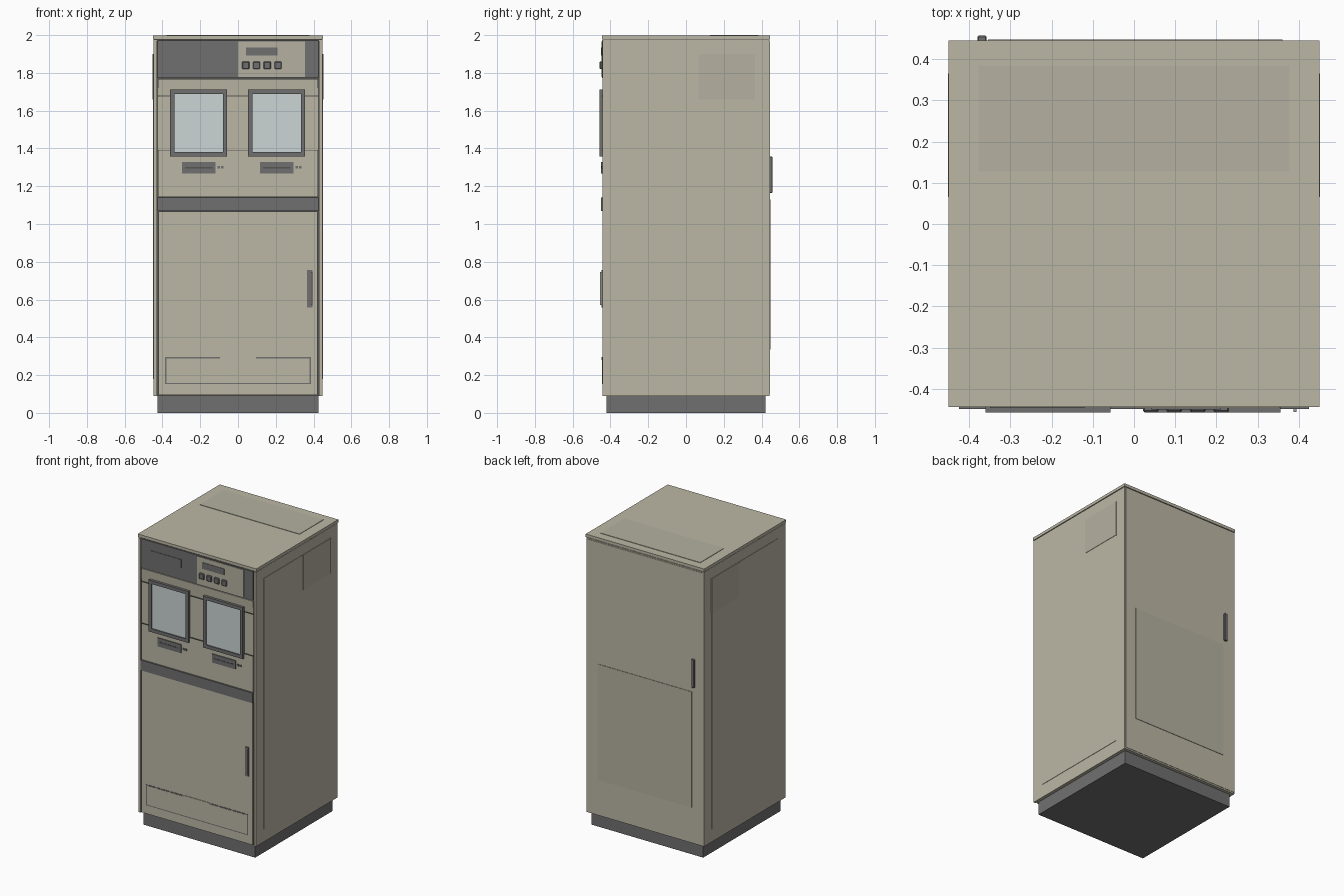
import bpy, bmesh

if "Cube" in bpy.data.objects:
    bpy.data.objects.remove(bpy.data.objects["Cube"])


def material(name, r, g, b):
    m = bpy.data.materials.new(name)
    m.diffuse_color = (r, g, b, 1)
    m.use_nodes = True
    m.node_tree.nodes["Principled BSDF"].inputs["Base Color"].default_value = m.diffuse_color
    return m


BEIGE = material("warm beige paint", 0.50, 0.475, 0.375)
PLATE = material("grey beige plate", 0.46, 0.435, 0.355)
DARK = material("dark grey", 0.165, 0.163, 0.165)
SEAM = material("seam charcoal", 0.09, 0.09, 0.088)
GLASS = material("pale glass", 0.60, 0.66, 0.66)
STEEL = material("handle steel", 0.34, 0.34, 0.33)


def finish(name, bm, *mats):
    bmesh.ops.recalc_face_normals(bm, faces=bm.faces)
    me = bpy.data.meshes.new(name)
    bm.to_mesh(me)
    bm.free()
    for m in mats:
        me.materials.append(m)
    ob = bpy.data.objects.new(name, me)
    bpy.context.collection.objects.link(ob)
    return ob


def cube(bm, x, y, z):
    verts = bmesh.ops.create_cube(bm, size=1)["verts"]
    for v in verts:
        for i, (a, b) in enumerate((x, y, z)):
            v.co[i] = (a + b) / 2 + v.co[i] * (b - a)


def box(name, mat, x, y, z, bevel=0):
    bm = bmesh.new()
    cube(bm, x, y, z)
    ob = finish(name, bm, mat)
    if bevel:
        mod = ob.modifiers.new("edge", "BEVEL")
        mod.width = bevel
        mod.segments = 1
    return ob


def profile(name, mat, pts, x0, x1):
    """Extrude a closed y-z outline along x."""
    bm = bmesh.new()
    f = bm.faces.new([bm.verts.new((x0, y, z)) for y, z in pts])
    ext = bmesh.ops.extrude_face_region(bm, geom=[f])["geom"]
    for v in ext:
        if isinstance(v, bmesh.types.BMVert):
            v.co.x = x1
    return finish(name, bm, mat)


def screen(name, x, y, z, border, depth):
    """Dark surround with a sunken glass face."""
    bm = bmesh.new()
    cube(bm, x, y, z)
    bm.normal_update()
    f = min(bm.faces, key=lambda q: q.calc_center_median().y)
    bmesh.ops.inset_region(bm, faces=[f], thickness=border)
    r = bmesh.ops.extrude_face_region(bm, geom=[f])["geom"]
    for v in [g for g in r if isinstance(g, bmesh.types.BMVert)]:
        v.co.y += depth
    for g in r:
        if isinstance(g, bmesh.types.BMFace):
            g.material_index = 1
    if f.is_valid:
        bm.faces.remove(f)
    return finish(name, bm, DARK, GLASS)


# Cabinet shell
box("plinth", DARK, (-.425, .425), (-.42, .42), (0, .09))
box("cabinet_body", BEIGE, (-.447, .447), (-.43, .442), (.09, 1.973))
box("front_seam_backing", SEAM, (-.43, .43), (-.432, -.43), (.092, 1.973))
box("top_cap", BEIGE, (-.45, .45), (-.444, .445), (1.977, 1.997))
box("top_cap_gap", SEAM, (-.444, .444), (-.436, .438), (1.97, 1.98))
box("top_hatch", PLATE, (-.378, .378), (.127, .385), (1.99, 2.0))

# Sides, mirrored
for s, side in ((-1, "left"), (1, "right")):
    def sx(a, b):
        return tuple(sorted((s * a, s * b)))
    box(side + "_front_post", BEIGE, sx(.43, .447), (-.443, -.43), (.09, 1.973))
    box(side + "_side_panel", BEIGE, sx(.44, .4495), (-.36, .36), (.18, 1.9))
    box(side + "_vent_plate", PLATE, sx(.44, .452), (.065, .365), (1.66, 1.9))

# Lower front door
box("front_door", BEIGE, (-.422, .42), (-.443, -.43), (.094, 1.067))
box("kick_panel_border", DARK, (-.386, .386), (-.4445, -.44), (.152, .296))
box("kick_panel", BEIGE, (-.379, .379), (-.446, -.44), (.159, .289))
box("kick_panel_tab", BEIGE, (-.095, .095), (-.4465, -.44), (.28, .297))
box("door_handle", DARK, (.365, .394), (-.448, -.44), (.557, .757))
box("door_handle_lip", STEEL, (.387, .394), (-.456, -.447), (.57, .745))

# Upper front fascia
box("middle_band", DARK, (-.425, .425), (-.449, -.43), (1.07, 1.14))
profile("screen_fascia", BEIGE,
        [(-.42, 1.143), (-.443, 1.143), (-.443, 1.388), (-.437, 1.392),
         (-.437, 1.676), (-.443, 1.768), (-.42, 1.768)], -.424, .424)
for z in (1.39, 1.677):
    box("fascia_seam", SEAM, (-.424, .424), (-.4435, -.43), (z - .002, z + .002))

# Two screens, each with a slot and a pair of small buttons
for x, side in ((-.36, "left"), (.053, "right")):
    screen(side + "_screen", (x, x + .303), (-.457, -.43), (1.358, 1.711), .032, .008)
    box(side + "_slot", DARK, (x + .063, x + .241), (-.449, -.44), (1.268, 1.327))
    box(side + "_slot_mouth", SEAM, (x + .08, x + .224), (-.450, -.445), (1.294, 1.302))
    for i in range(2):
        bx = x + .252 + i * .018
        box(side + "_small_button", DARK, (bx, bx + .012), (-.447, -.44), (1.293, 1.306))

# Header with control plate
box("header_panel", DARK, (-.425, .425), (-.444, -.43), (1.772, 1.972))
box("header_drawer", DARK, (-.35, -.12), (-.447, -.44), (1.85, 1.91))
box("control_plate", PLATE, (0, .355), (-.447, -.44), (1.778, 1.966))
box("control_display", DARK, (.042, .21), (-.450, -.44), (1.892, 1.935))
for i in range(4):
    bx = .022 + i * .057
    box("control_button", DARK, (bx, bx + .038), (-.457, -.44), (1.82, 1.86), .004)

# Back door, panel and handle
box("back_door", BEIGE, (-.44, .44), (.44, .4445), (.1, 1.965))
box("back_panel", PLATE, (-.355, .36), (.44, .4475), (.335, 1.13))
box("back_handle", DARK, (-.38, -.358), (.44, .457), (1.163, 1.358), .003)
